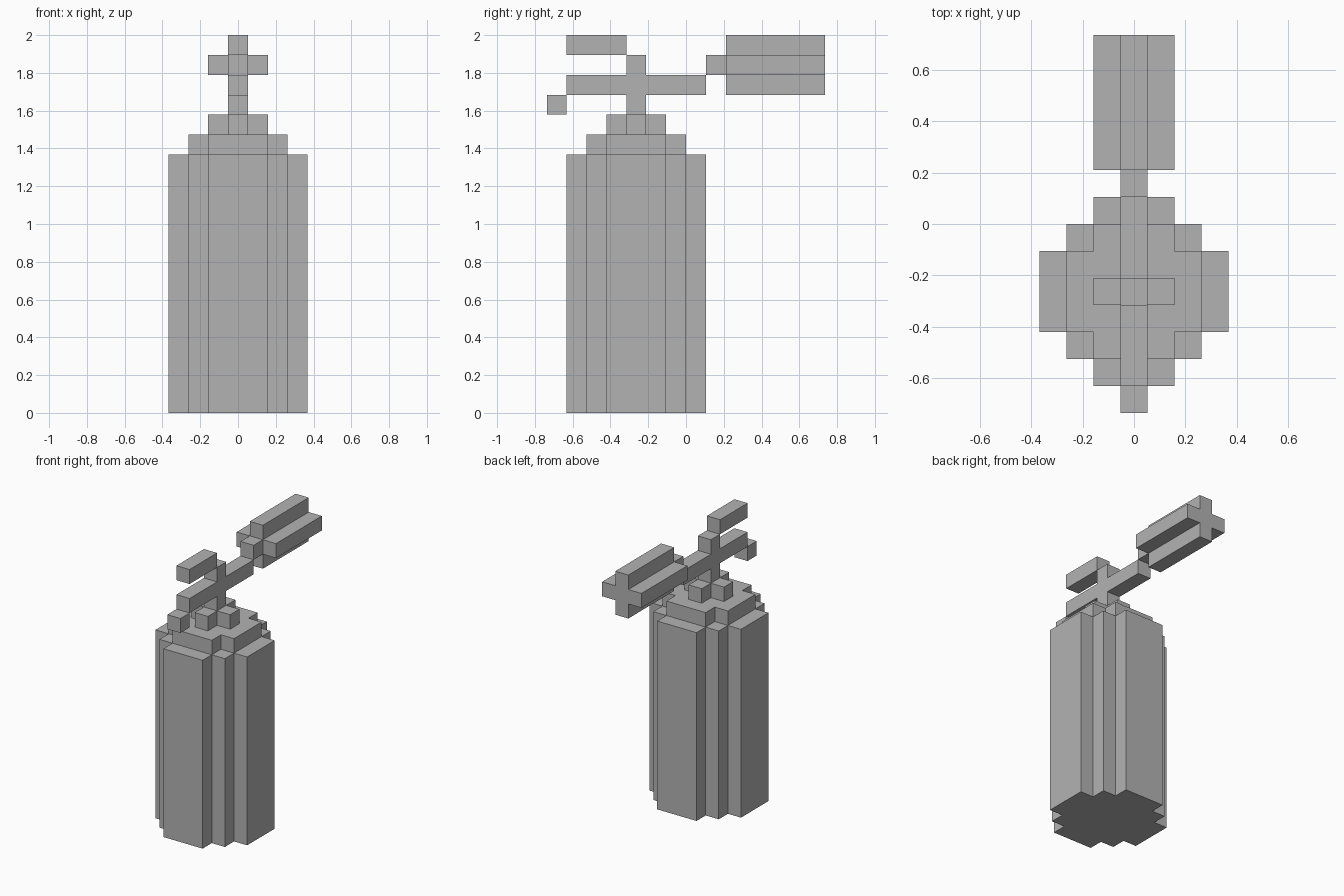
import bpy
import bmesh
from mathutils import Vector

cube = bpy.data.objects.get("Cube")
if cube:
    bpy.data.objects.remove(cube, do_unlink=True)

U = 2 / 19          # one block; all sizes below are in blocks
TANK_Y = -2.5       # centre line of the tank and valve

grey = bpy.data.materials.new("plain grey")
grey.use_nodes = True
colour = (0.45, 0.45, 0.45, 1)
grey.diffuse_color = colour
grey.node_tree.nodes["Principled BSDF"].inputs["Base Color"].default_value = colour

# Places profile point (a, b) at depth d along the extrusion axis
PLACE = {
    "X": lambda a, b, d: (d, a, b),
    "Y": lambda a, b, d: (a, d, b),
    "Z": lambda a, b, d: (a, b, d),
}


def prism(name, quarter, axis, centre, start, end):
    """Mirror a quarter outline into a full profile and extrude it."""
    back = quarter[::-1]
    outline = (quarter + [(-a, b) for a, b in back]
               + [(-a, -b) for a, b in quarter] + [(a, -b) for a, b in back])
    bm = bmesh.new()
    verts = [bm.verts.new(Vector(PLACE[axis](a + centre[0], b + centre[1], start)) * U)
             for a, b in outline]
    face = bm.faces.new(verts)
    result = bmesh.ops.extrude_face_region(bm, geom=[face], use_keep_orig=True)
    top = [v for v in result["geom"] if isinstance(v, bmesh.types.BMVert)]
    bmesh.ops.translate(bm, verts=top, vec=Vector(PLACE[axis](0, 0, end - start)) * U)
    bmesh.ops.recalc_face_normals(bm, faces=bm.faces)
    mesh = bpy.data.meshes.new(name)
    bm.to_mesh(mesh)
    bm.free()
    mesh.materials.append(grey)
    obj = bpy.data.objects.new(name, mesh)
    bpy.context.collection.objects.link(obj)
    return obj


def cross(long, wide, tall):
    """Quarter outline of a cross with the given half sizes."""
    return [(long, wide), (wide, wide), (wide, tall)]


def bar(name, y0, y1, z):
    """One-block-thick bar running front to back, its bottom at z."""
    prism(name, [(0.5, 0.5)], "Y", (0, z + 0.5), y0, y1)


# Tank, shoulder and collar stacked upwards
round_plan = [(3.5, 1.5), (2.5, 1.5), (2.5, 2.5), (1.5, 2.5), (1.5, 3.5)]
shoulder_plan = [(2.5, 1.5), (1.5, 1.5), (1.5, 2.5)]
prism("tank", round_plan, "Z", (0, TANK_Y), 0, 13)
prism("shoulder", shoulder_plan, "Z", (0, TANK_Y), 13, 14)
prism("collar", cross(1.5, 0.5, 1.5), "Z", (0, TANK_Y), 14, 15)

# Valve stem crossed by the lower handle and hose pipe
prism("valve_and_handle", cross(3.5, 0.5, 1.5), "X", (TANK_Y, 16.5), -0.5, 0.5)
bar("handle_tip", -7, -6, 15)
bar("upper_lever", -6, -3, 18)

# Discharge horn and the link that carries it
bar("horn_link", 1, 2, 17)
prism("horn", cross(1.5, 0.5, 1.5), "Y", (0, 17.5), 2, 7)
